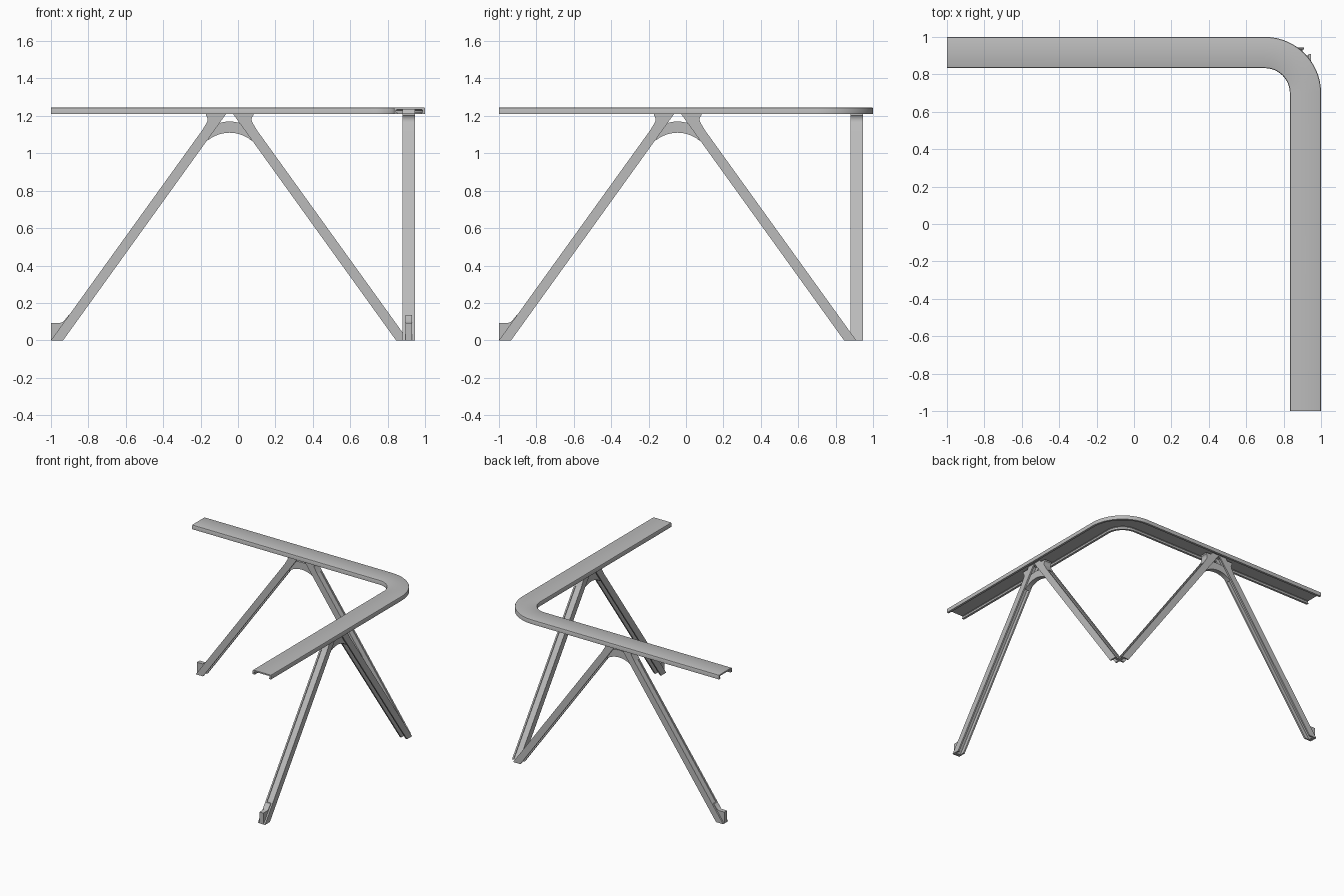
import bpy, bmesh, math

cube = bpy.data.objects.get("Cube")
if cube:
    bpy.data.objects.remove(cube, do_unlink=True)

grey = bpy.data.materials.new("steel grey")
grey.use_nodes = True
COLOUR = (0.5, 0.5, 0.5, 1)
grey.diffuse_color = COLOUR
grey.node_tree.nodes["Principled BSDF"].inputs["Base Color"].default_value = COLOUR

MID = 0.9165     # centre line of the top rail
PLANE = 0.9125   # plane of each leg frame
APEX = -0.045    # symmetry axis of each leg frame
LEAN = 0.72      # sideways run of a leg per unit of height
WIDE = 0.065     # horizontal width of a leg
TOP = 1.234
HALF, CORE = 0.0325, 0.02


def finish(bm, name):
    bmesh.ops.recalc_face_normals(bm, faces=bm.faces)
    mesh = bpy.data.meshes.new(name)
    bm.to_mesh(mesh)
    bm.free()
    obj = bpy.data.objects.new(name, mesh)
    mesh.materials.append(grey)
    bpy.context.collection.objects.link(obj)
    bpy.ops.object.select_all(action='DESELECT')
    obj.select_set(True)
    bpy.context.view_layer.objects.active = obj
    bpy.ops.object.shade_smooth_by_angle(angle=math.radians(35))


def prism(bm, outline, v0, v1, place):
    """Extrude an outline in the frame plane from depth v0 to v1."""
    a = [bm.verts.new(place(u, v0, z)) for u, z in outline]
    b = [bm.verts.new(place(u, v1, z)) for u, z in outline]
    bm.faces.new(a)
    bm.faces.new(b[::-1])
    n = len(a)
    for i in range(n):
        j = (i + 1) % n
        bm.faces.new((a[i], b[i], b[j], a[j]))


def bar(near, far):
    """Slanted strip between two horizontal offsets from the leg's outer edge."""
    return [(-1 + near, 0), (-1 + far, 0),
            (-1 + far + LEAN * TOP, TOP), (-1 + near + LEAN * TOP, TOP)]


def arc(cx, cz, r, start, end, steps=10):
    angles = [math.radians(start + (end - start) * i / steps) for i in range(steps + 1)]
    return [(cx + r * math.cos(t), cz + r * math.sin(t)) for t in angles]


# Top rail: open channel swept round a curved corner
path = [(-1, MID, 0, 1)]
for i in range(25):
    t = math.radians(90 - 90 * i / 24)
    c, s = math.cos(t), math.sin(t)
    r = MID - 0.7
    path.append((0.7 + r * c, 0.7 + r * s, c, s))
path.append((MID, -1, 1, 0))
side = [(0.066, 1.234), (0.071, 1.23), (0.071, 1.219), (0.065, 1.217), (0.065, 1.21),
        (0.0835, 1.21), (0.0835, 1.238), (0.081, 1.243), (0.076, 1.245)]
profile = side + [(-d, z) for d, z in reversed(side)]
bm = bmesh.new()
rings = [[bm.verts.new((x + nx * d, y + ny * d, z)) for d, z in profile]
         for x, y, nx, ny in path]
for a, b in zip(rings, rings[1:]):
    for i in range(len(profile)):
        j = (i + 1) % len(profile)
        bm.faces.new((a[i], a[j], b[j], b[i]))
bm.faces.new(rings[0])
bm.faces.new(rings[-1][::-1])
finish(bm, "top_rail")

# Outlines shared by both leg frames
edge_x = lambda z: -1 + LEAN * z
flare = [(edge_x(1.21) + 0.03, 1.215), (-0.172, 1.215), (-0.172, 1.203)]
flare += arc(-0.197, 1.18, 0.034, 42, -30, 6) + [(edge_x(1.12), 1.12), (edge_x(1.12) + 0.03, 1.12)]
foot = [(-1, 0), (-1, 0.093), (-0.95, 0.093), (-0.933, 0.101), (-0.905, 0.135), (-0.88, 0.135)]
arch = arc(APEX, 0.98, 0.19, 112, 68) + arc(APEX, 0.925, 0.185, 50, 130)

# Two identical leg frames at right angles
for name, place in (
        ("back", lambda u, v, z: (u, PLANE + v, z)),
        ("left", lambda u, v, z: (PLANE + v, u, z))):
    for part, flip in (("outer", False), ("corner", True)):
        put = (lambda u, v, z: place(2 * APEX - u, v, z)) if flip else place
        bm = bmesh.new()
        prism(bm, bar(0, WIDE), -HALF, -CORE, put)
        prism(bm, bar(0, WIDE), CORE, HALF, put)
        prism(bm, bar(0.008, 0.028), -CORE, CORE, put)
        finish(bm, f"{name}_{part}_leg")
        bm = bmesh.new()
        prism(bm, flare, -HALF, HALF, put)
        finish(bm, f"{name}_{part}_leg_flare")
    bm = bmesh.new()
    prism(bm, foot, -CORE + 0.002, CORE - 0.002, place)
    finish(bm, f"{name}_foot_gusset")
    bm = bmesh.new()
    prism(bm, arch, -CORE, CORE, place)
    finish(bm, f"{name}_arch_brace")
